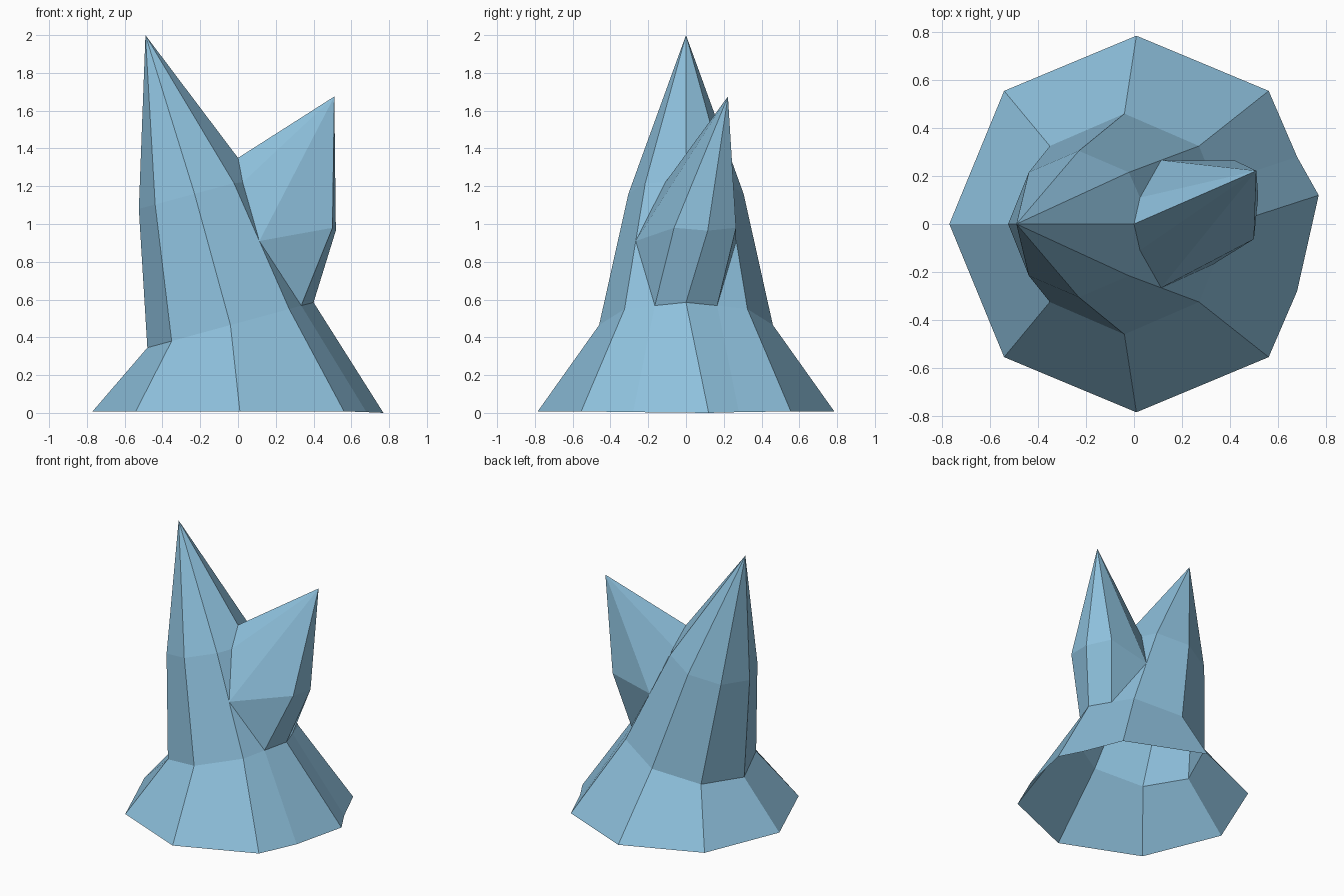
import bpy, bmesh, math
from mathutils import Vector

if "Cube" in bpy.data.objects:
    bpy.data.objects.remove(bpy.data.objects["Cube"])

mat = bpy.data.materials.new("pale_blue")
mat.diffuse_color = (0.27, 0.53, 0.72, 1)
mat.use_nodes = True
mat.node_tree.nodes["Principled BSDF"].inputs["Base Color"].default_value = mat.diffuse_color

bm = bmesh.new()


def vert(x, y, z):
    return bm.verts.new((x, y, z))


def ring(cx, cz, rx, ry, tilt):
    """Tilted eight-sided ring, index 0 points to +x."""
    out = []
    for k in range(8):
        a = math.radians(45 * k)
        out.append(vert(cx + rx * math.cos(a), ry * math.sin(a), cz + tilt * math.cos(a)))
    return out


def face(*vs):
    bm.faces.new(vs)


# Main leaning spike with a flared open foot
foot = ring(0.01, 0.008, 0.78, 0.785, 0)
waist = ring(-0.04, 0.465, 0.44, 0.46, 0.12)
upper = ring(-0.23, 1.16, 0.295, 0.305, 0.08)
tip = vert(-0.49, 0, 2.0)
foot[0].co = (0.77, 0.12, 0)

# Opening on the +x side where the branch grows out
crotch = vert(0.0, 0, 1.35)
side = {}
for k in (1, 7):
    s = 1 if k == 1 else -1
    side[k] = dict(
        hem=vert(0.68, 0.28 * s, 0.004),
        low=vert(0.335, 0.165 * s, 0.568),
        wide=bm.verts.new(waist[k].co.lerp(upper[k].co, 0.54)),
        notch=vert(0.025, 0.11 * s, 1.22))

for k in range(1, 7):
    n = k + 1
    face(foot[k], foot[n], waist[n], waist[k])
    loop = [waist[k], waist[n]]
    if n == 7:
        loop.append(side[7]["wide"])
    loop += [upper[n], upper[k]]
    if k == 1:
        loop.append(side[1]["wide"])
    face(*loop)
    face(upper[k], upper[n], tip)

# Branch spike: three outer elbow points and an off-centre tip
branch_tip = vert(0.51, 0.222, 1.675)
elbow = {7: vert(0.50, -0.063, 0.98), 1: vert(0.42, 0.265, 0.98)}
elbow_mid = vert(0.518, 0.115, 0.965)

for k in (1, 7):
    p = side[k]
    # body faces round the opening
    face(foot[k], p["hem"], p["low"], waist[k])
    face(p["hem"], foot[0], waist[0], p["low"])
    face(waist[k], p["low"], p["wide"])
    face(upper[k], p["notch"], p["wide"])
    face(tip, upper[k], p["notch"], crotch)
    # branch faces
    face(branch_tip, crotch, p["notch"])
    face(branch_tip, p["notch"], p["wide"])
    face(branch_tip, p["wide"], elbow[k])
    face(p["wide"], p["low"], elbow[k])
    face(p["low"], waist[0], elbow_mid, elbow[k])
    face(branch_tip, elbow[k], elbow_mid)

# drop the spare ring point replaced by the opening
bm.verts.remove(upper[0])
bmesh.ops.recalc_face_normals(bm, faces=bm.faces[:])
# make sure normals face outward (back of the foot should face -x)
bm.normal_update()
back = min(bm.faces, key=lambda f: f.calc_center_median().x)
if back.normal.x > 0:
    bmesh.ops.reverse_faces(bm, faces=bm.faces[:])

mesh = bpy.data.meshes.new("forked_spike")
bm.to_mesh(mesh)
bm.free()
mesh.materials.append(mat)
obj = bpy.data.objects.new("forked_spike", mesh)
bpy.context.collection.objects.link(obj)
